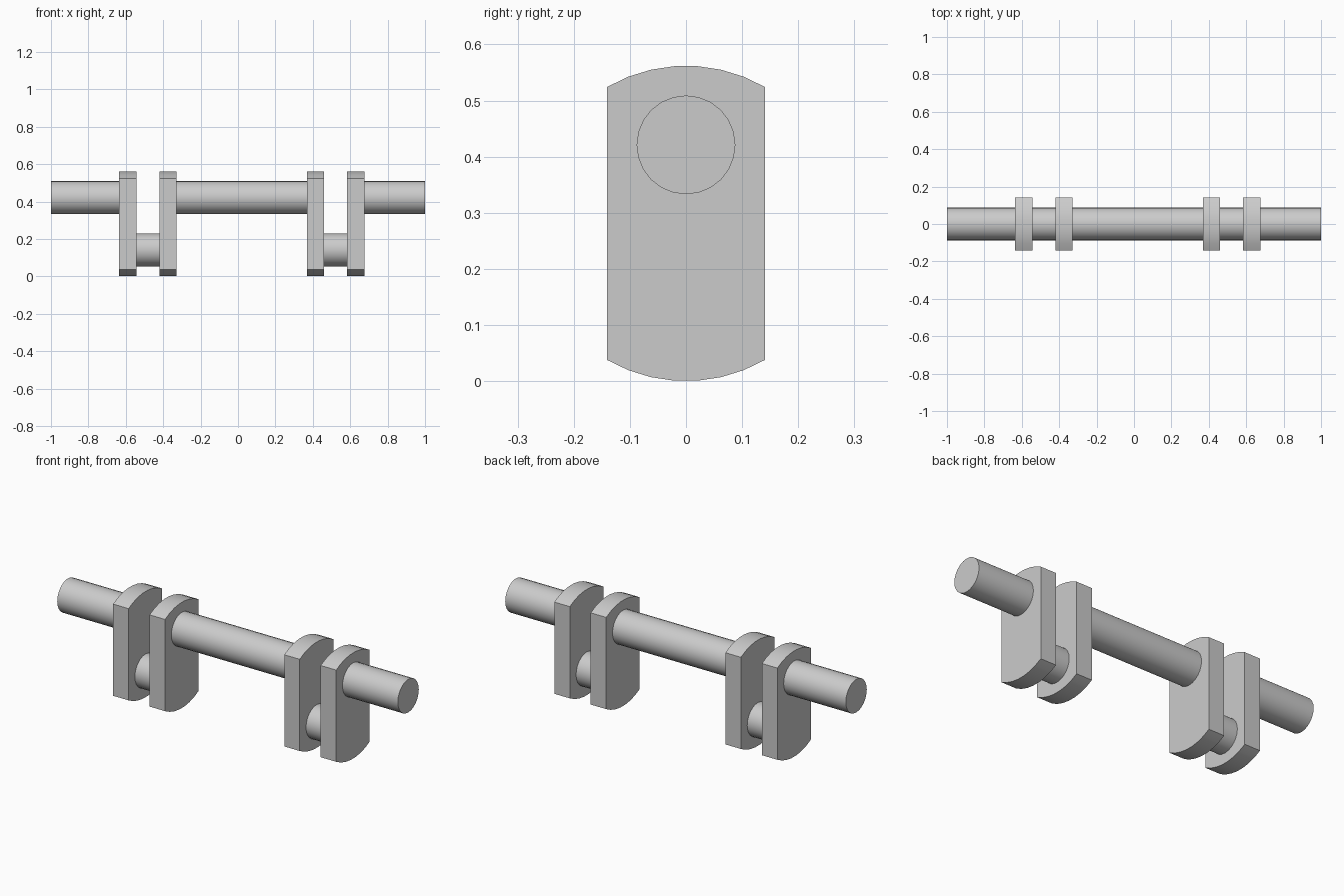
import bpy
import math

cube = bpy.data.objects.get("Cube")
if cube:
    bpy.data.objects.remove(cube, do_unlink=True)

# Single steel grey for every part
steel = bpy.data.materials.new("steel grey")
steel.use_nodes = True
GREY = (0.6, 0.6, 0.6, 1)
steel.diffuse_color = GREY
steel.node_tree.nodes["Principled BSDF"].inputs["Base Color"].default_value = GREY

SHAFT_Z, PIN_Z, RADIUS = 0.421, 0.142, 0.088
WEB_RADIUS, WEB_ARC, ARC_STEPS = 0.281, math.radians(30), 7


def prism(name, profile, x0, x1):
    """Extrude a closed (y, z) outline along x and shade its curved sides."""
    n = len(profile)
    verts = [(x, y, z) for x in (x0, x1) for y, z in profile]
    faces = [(i, (i + 1) % n, (i + 1) % n + n, i + n) for i in range(n)]
    faces += [tuple(reversed(range(n))), tuple(range(n, 2 * n))]
    mesh = bpy.data.meshes.new(name)
    mesh.from_pydata(verts, [], faces)
    mesh.materials.append(steel)
    obj = bpy.data.objects.new(name, mesh)
    bpy.context.collection.objects.link(obj)
    bpy.ops.object.select_all(action="DESELECT")
    obj.select_set(True)
    bpy.context.view_layer.objects.active = obj
    bpy.ops.object.shade_smooth_by_angle(angle=math.radians(25))
    return obj


def circle(z, sides=24):
    angles = [2 * math.pi * i / sides for i in range(sides)]
    return [(RADIUS * math.cos(a), z + RADIUS * math.sin(a)) for a in angles]


def web_outline():
    """Straight sides with a shallow arc at the top and the bottom."""
    points = []
    for middle in (math.pi / 2, -math.pi / 2):
        for i in range(ARC_STEPS + 1):
            a = middle - WEB_ARC + 2 * WEB_ARC * i / ARC_STEPS
            points.append((WEB_RADIUS * math.cos(a),
                           WEB_RADIUS + WEB_RADIUS * math.sin(a)))
    return points


# Main shaft journals
for name, x0, x1 in (("right_journal", -1, -0.635),
                     ("middle_journal", -0.33, 0.37),
                     ("left_journal", 0.675, 1)):
    prism(name, circle(SHAFT_Z), x0, x1)

# Each throw: two webs joined by a crank pin
for side, x in (("right", -0.635), ("left", 0.37)):
    prism(side + "_outer_web" if x < 0 else side + "_inner_web", web_outline(), x, x + 0.091)
    prism(side + "_crank_pin", circle(PIN_Z), x + 0.091, x + 0.214)
    prism(side + "_inner_web" if x < 0 else side + "_outer_web", web_outline(), x + 0.214, x + 0.305)
